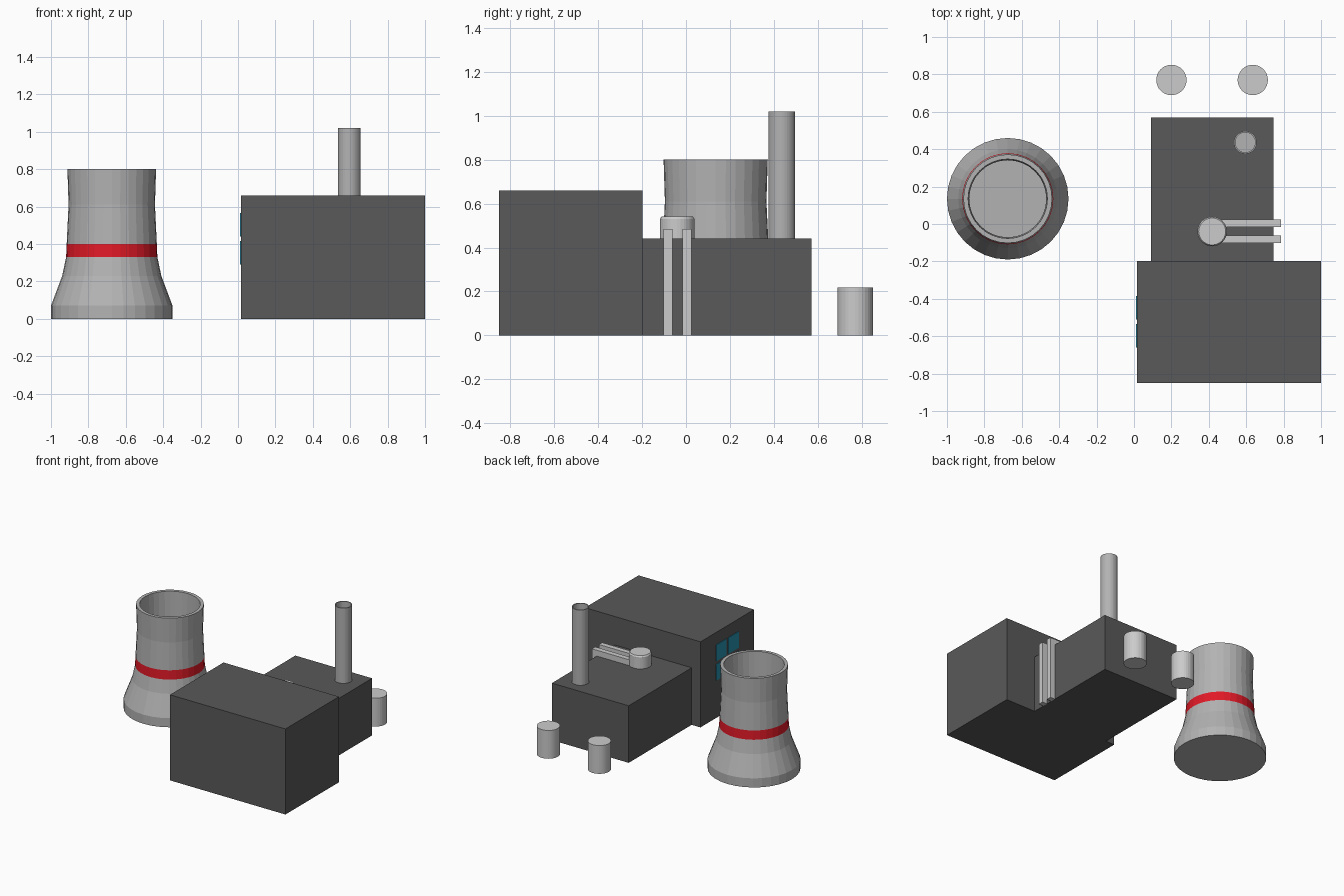
import bpy, bmesh, math

if "Cube" in bpy.data.objects:
    bpy.data.objects.remove(bpy.data.objects["Cube"])


def material(name, rgb):
    m = bpy.data.materials.new(name)
    m.diffuse_color = (*rgb, 1)
    m.use_nodes = True
    m.node_tree.nodes["Principled BSDF"].inputs["Base Color"].default_value = m.diffuse_color
    return m


DARK = material("dark_cladding", (0.1, 0.1, 0.1))
CONCRETE = material("concrete", (0.45, 0.45, 0.45))
RED = material("red_band", (0.75, 0.01, 0.02))
BLUE = material("window_blue", (0.02, 0.28, 0.42))


def add_object(name, bm, mats=()):
    bmesh.ops.recalc_face_normals(bm, faces=bm.faces)
    me = bpy.data.meshes.new(name)
    bm.to_mesh(me)
    bm.free()
    for m in mats:
        me.materials.append(m)
    ob = bpy.data.objects.new(name, me)
    bpy.context.collection.objects.link(ob)
    return ob


def box(name, lo, hi, mats=()):
    bm = bmesh.new()
    bmesh.ops.create_cube(bm, size=1)
    for v in bm.verts:
        v.co = [(a + b) / 2 + c * (b - a) for a, b, c in zip(lo, hi, v.co)]
    return add_object(name, bm, mats)


def lathe(name, x, y, profile, sides=32, mats=(), band=None):
    """Revolve an (r, z) profile around a vertical axis, capping both ends."""
    bm = bmesh.new()
    rings = []
    for r, z in profile:
        rings.append([bm.verts.new((x + r * math.cos(2 * math.pi * i / sides),
                                    y + r * math.sin(2 * math.pi * i / sides), z))
                      for i in range(sides)])
    for k, (a, b) in enumerate(zip(rings, rings[1:])):
        for i in range(sides):
            j = (i + 1) % sides
            f = bm.faces.new((a[i], a[j], b[j], b[i]))
            f.material_index = 1 if k == band else 0
    bm.faces.new(rings[0])
    bm.faces.new(rings[-1])
    return add_object(name, bm, mats)


# Cooling tower: outer shell, then the rim and the hollow inside
outer = [(0.325, 0), (0.325, 0.07), (0.265, 0.23), (0.244, 0.33),
         (0.241, 0.40), (0.231, 0.61), (0.237, 0.80)]
inner = [(r - 0.025, max(z, 0.025)) for r, z in reversed(outer)]
lathe("cooling_tower", -0.675, 0.135, outer + inner, 32, (CONCRETE, RED), band=3)

# Buildings
box("main_hall", (0.015, -0.85, 0), (1.0, -0.198, 0.66), (DARK,))
box("rear_hall", (0.09, -0.198, 0), (0.745, 0.57, 0.44), (DARK,))

# Two by two window panes on the left wall
for row, z in enumerate((0.29, 0.44)):
    for col, y in enumerate((-0.66, -0.51)):
        box(f"window_pane_{row}{col}", (0.01, y, z), (0.02, y + 0.125, z + 0.125), (BLUE,))

# Hollow chimney on the rear roof
lathe("chimney", 0.595, 0.436,
      [(0.061, 0.435), (0.061, 1.02), (0.053, 1.02), (0.053, 0.442)], 32, (CONCRETE,))

# Roof drum with two ducts that run over the edge and down to the ground
lathe("roof_drum", 0.418, -0.04, [(0.079, 0.435), (0.079, 0.53), (0.072, 0.54)], 32)
for i, y in enumerate((-0.082, 0.004)):
    bm = bmesh.new()
    path = [(0.43, 0.44), (0.745, 0.44), (0.745, 0), (0.786, 0), (0.786, 0.485), (0.43, 0.485)]
    face = bm.faces.new([bm.verts.new((x, y - 0.02, z)) for x, z in path])
    ext = bmesh.ops.extrude_face_region(bm, geom=[face])
    bmesh.ops.translate(bm, vec=(0, 0.04, 0),
                        verts=[g for g in ext["geom"] if isinstance(g, bmesh.types.BMVert)])
    add_object(f"duct_{i}", bm)

# Storage tanks behind the building
for i, x in enumerate((0.2, 0.635)):
    lathe(f"storage_tank_{i}", x, 0.77, [(0.081, 0), (0.081, 0.218)], 32)
